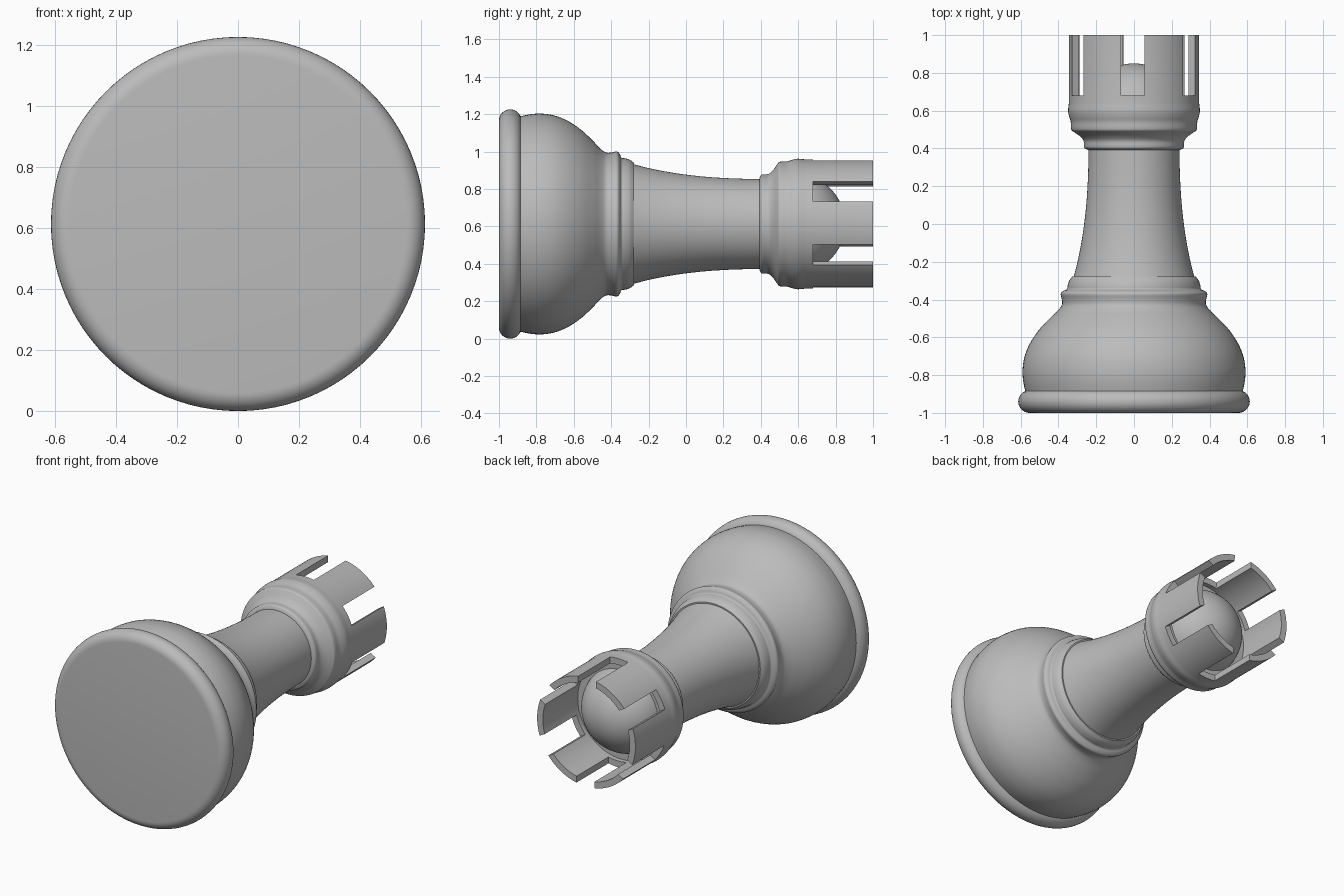
import bpy, bmesh, math
from mathutils import Vector, Matrix

AXIS_Z = 0.613
SIDES = 96

if "Cube" in bpy.data.objects:
    bpy.data.objects.remove(bpy.data.objects["Cube"], do_unlink=True)

grey = bpy.data.materials.new("plain grey")
grey.use_nodes = True
colour = (0.5, 0.5, 0.5, 1)
grey.diffuse_color = colour
grey.node_tree.nodes["Principled BSDF"].inputs["Base Color"].default_value = colour


def arc(cy, cr, radius, start, end, steps=16):
    """Profile points (y, r) on an arc; 0 degrees points along +y, 90 outward."""
    angles = [math.radians(start + (end - start) * i / steps) for i in range(steps + 1)]
    return [(cy + radius * math.cos(a), cr + radius * math.sin(a)) for a in angles]


def smooth(points, steps=5):
    """Smooth curve through the profile points."""
    pts = [Vector(p) for p in points]
    pts = [2 * pts[0] - pts[1]] + pts + [2 * pts[-1] - pts[-2]]
    out = []
    for a, b, c, d in zip(pts, pts[1:], pts[2:], pts[3:]):
        for i in range(steps):
            t = i / steps
            out.append(tuple(b + 0.5 * t * (c - a + t * (2 * a - 5 * b + 4 * c - d
                             + t * (3 * (b - c) + d - a)))))
    return out + [tuple(points[-1])]


def lathe(name, profile):
    """Turn a (y, r) profile around the long axis."""
    bm = bmesh.new()
    verts = [bm.verts.new((r, y, 0)) for y, r in profile]
    edges = [bm.edges.new(pair) for pair in zip(verts, verts[1:])]
    bmesh.ops.spin(bm, geom=verts + edges, cent=(0, 0, 0), axis=(0, 1, 0),
                   angle=2 * math.pi, steps=SIDES, use_merge=True)
    bmesh.ops.remove_doubles(bm, verts=bm.verts, dist=1e-5)
    bmesh.ops.recalc_face_normals(bm, faces=bm.faces)
    mesh = bpy.data.meshes.new(name)
    bm.to_mesh(mesh)
    bm.free()
    obj = bpy.data.objects.new(name, mesh)
    obj.location.z = AXIS_Z
    mesh.materials.append(grey)
    bpy.context.collection.objects.link(obj)
    return obj


# Rounded foot disc
foot = lathe("foot", [(-1, 0)] + arc(-0.94, 0.553, 0.06, 180, 0) + [(-0.88, 0)])

# Bulbous body with a double bead at its neck
body = lathe("body", smooth([
    (-0.89, 0.575), (-0.83, 0.587), (-0.77, 0.59), (-0.70, 0.579), (-0.63, 0.55),
    (-0.56, 0.503), (-0.50, 0.447), (-0.46, 0.405), (-0.43, 0.383), (-0.40, 0.382),
    (-0.37, 0.388), (-0.355, 0.375), (-0.345, 0.355), (-0.325, 0.351),
    (-0.30, 0.343), (-0.278, 0.327)]) + [(-0.278, 0.31)])

# Tapering shaft
shaft = lathe("shaft", smooth([
    (-0.29, 0.322), (-0.2, 0.299), (-0.1, 0.279), (0, 0.264), (0.1, 0.253),
    (0.2, 0.246), (0.3, 0.242), (0.4, 0.24)]))

# Crown: stepped collar running into a hollow cup
collar = smooth([
    (0.392, 0.245), (0.405, 0.264), (0.44, 0.267), (0.465, 0.287), (0.485, 0.315),
    (0.50, 0.332), (0.54, 0.335), (0.57, 0.344), (0.60, 0.349), (0.64, 0.345)])
crown = lathe("crown", [(0.392, 0)] + collar
              + [(1, 0.345), (1, 0.305), (0.65, 0.305), (0.65, 0)])

# Six slots in the cup wall, cut by three bars across the axis
for i in range(3):
    bm = bmesh.new()
    bmesh.ops.create_cube(bm, size=1, matrix=Matrix.Diagonal((0.125, 0.42, 1, 1)))
    mesh = bpy.data.meshes.new("slot_cutter")
    bm.to_mesh(mesh)
    bm.free()
    cutter = bpy.data.objects.new("slot_cutter", mesh)
    cutter.location = (0, 0.89, AXIS_Z)
    cutter.rotation_euler.y = math.radians(60 * i - 1)
    cutter.hide_render = True
    bpy.context.collection.objects.link(cutter)
    cut = crown.modifiers.new("slot", "BOOLEAN")
    cut.operation, cut.solver, cut.object = "DIFFERENCE", "EXACT", cutter
    bpy.context.view_layer.objects.active = crown
    bpy.ops.object.modifier_apply(modifier=cut.name)
    bpy.data.objects.remove(cutter, do_unlink=True)

# Dome sitting inside the cup
dome = lathe("dome", arc(0.58, 0, 0.27, 75, 0, 20))

# Smooth shading with crisp edges
bpy.ops.object.select_all(action="DESELECT")
for obj in (foot, body, shaft, crown, dome):
    obj.select_set(True)
bpy.context.view_layer.objects.active = foot
bpy.ops.object.shade_smooth_by_angle(angle=math.radians(35))
